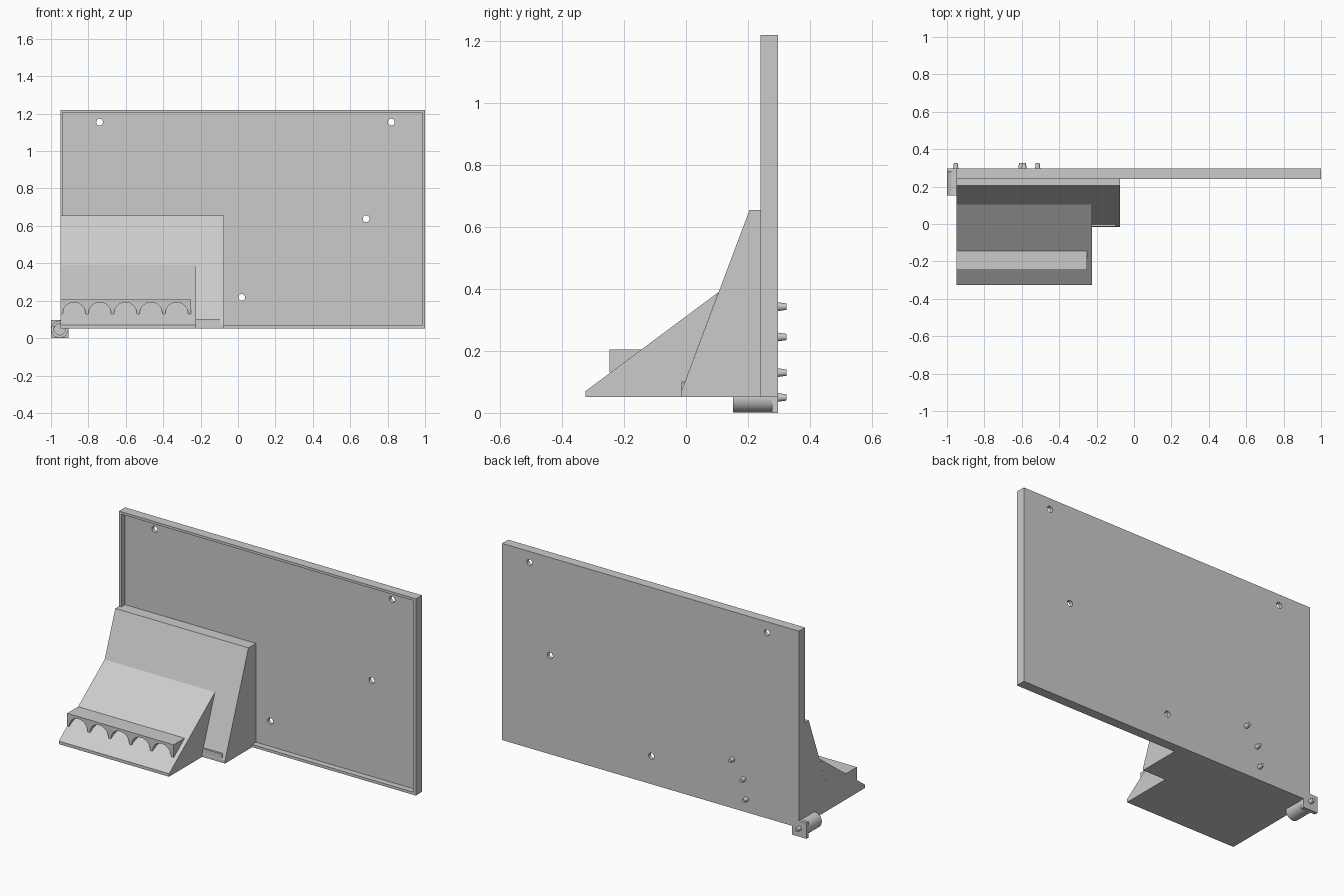
import bpy, bmesh, math

if "Cube" in bpy.data.objects:
    bpy.data.objects.remove(bpy.data.objects["Cube"])


def prism(name, pts, axis, a, b):
    """Extrude a closed 2D profile along x (pts = y,z) or y (pts = x,z)."""
    place = {'x': lambda p, t: (t, p[0], p[1]), 'y': lambda p, t: (p[0], t, p[1])}[axis]
    bm = bmesh.new()
    face = bm.faces.new([bm.verts.new(place(p, a)) for p in pts])
    ext = bmesh.ops.extrude_face_region(bm, geom=[face])
    for v in ext['geom']:
        if isinstance(v, bmesh.types.BMVert):
            v.co['xy'.index(axis)] = b
    bmesh.ops.recalc_face_normals(bm, faces=bm.faces)
    mesh = bpy.data.meshes.new(name)
    bm.to_mesh(mesh)
    bm.free()
    ob = bpy.data.objects.new(name, mesh)
    bpy.context.collection.objects.link(ob)
    return ob


def box(name, x0, x1, y0, y1, z0, z1):
    return prism(name, [(x0, z0), (x1, z0), (x1, z1), (x0, z1)], 'y', y0, y1)


def rod(name, x, z, y0, y1, r0, r1, sides=32):
    """Round rod along y, radius r0 at y0 and r1 at y1."""
    bpy.ops.mesh.primitive_cone_add(vertices=sides, radius1=r1, radius2=r0, depth=y1 - y0,
                                    location=(x, (y0 + y1) / 2, z), rotation=(math.pi / 2, 0, 0))
    ob = bpy.context.object
    ob.name = name
    bpy.ops.object.shade_smooth_by_angle(angle=math.radians(35))
    return ob


def cut(ob, cutter):
    mod = ob.modifiers.new("cut", 'BOOLEAN')
    mod.operation, mod.solver, mod.object = 'DIFFERENCE', 'EXACT', cutter
    bpy.context.view_layer.objects.active = ob
    bpy.ops.object.modifier_apply(modifier=mod.name)
    bpy.data.objects.remove(cutter)


# Back panel with shallow front tray and four screw holes
panel = box("back_panel", -0.95, 1.0, 0.24, 0.297, 0.052, 1.22)
cut(panel, box("tray_cutter", -0.935, 0.983, 0.2, 0.275, 0.068, 1.205))
for x, z in [(-0.74, 1.155), (0.82, 1.155), (0.685, 0.638), (0.02, 0.218)]:
    cut(panel, rod("hole_cutter", x, z, 0.2, 0.35, 0.018, 0.018))

# Two stepped wedges
prism("rear_wedge", [(-0.015, 0.052), (0.24, 0.052), (0.24, 0.655), (0.205, 0.655), (-0.015, 0.07)],
      'x', -0.95, -0.075)
prism("front_wedge", [(-0.325, 0.052), (-0.015, 0.052), (-0.015, 0.07), (0.105, 0.39), (-0.325, 0.07)],
      'x', -0.95, -0.225)
# Rear wedge filling the tray behind it
box("rear_wedge_back", -0.94, -0.075, 0.24, 0.276, 0.06, 0.655)

# Rail with five scalloped arches
profile = [(-0.95, 0.205), (-0.95, 0.13)]
for i in range(5):
    cx = -0.876 + i * 0.137
    profile += [(cx - 0.061 * math.cos(t * math.pi / 16), 0.13 + 0.061 * math.sin(t * math.pi / 16))
                for t in range(17)]
profile += [(-0.25, 0.13), (-0.25, 0.205)]
prism("arched_rail", profile, 'y', -0.247, -0.14)

# Small lip on the rear wedge, rounded at its free end
lip = [(-0.24, 0.102), (-0.24, 0.07), (-0.1, 0.07), (-0.095, 0.075), (-0.095, 0.097), (-0.1, 0.102)]
prism("front_lip", lip, 'y', -0.014, 0.02)

# Corner tube with its square flange
tube = rod("corner_tube", -0.953, 0.047, 0.152, 0.278, 0.046, 0.046)
cut(tube, rod("bore_cutter", -0.953, 0.047, 0.1, 0.27, 0.03, 0.03))
box("tube_flange", -1.0, -0.906, 0.277, 0.2975, 0.0, 0.096)

# Tapered pegs on the back
for i, (x, z) in enumerate([(-0.515, 0.343), (-0.588, 0.245), (-0.605, 0.13), (-0.953, 0.05)]):
    rod(f"back_peg_{i + 1}", x, z, 0.29, 0.325, 0.015, 0.01, 20)
